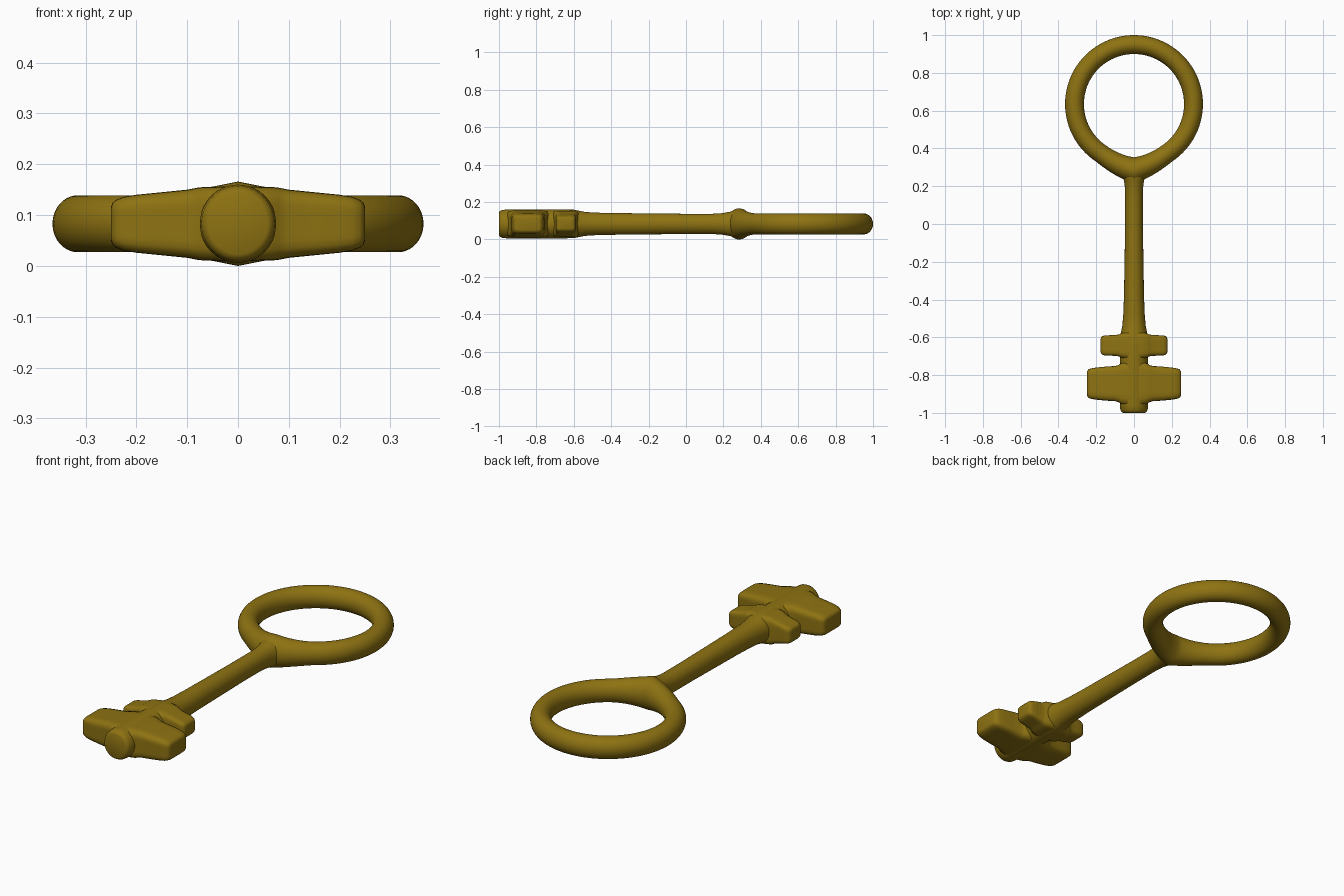
import bpy, bmesh
from math import sin, cos, tau, pi
from mathutils import Vector

if "Cube" in bpy.data.objects:
    bpy.data.objects.remove(bpy.data.objects["Cube"])

ZC = 0.083
brass = bpy.data.materials.new("old_brass")
brass.diffuse_color = (0.27, 0.17, 0.006, 1)
brass.use_nodes = True
brass.node_tree.nodes["Principled BSDF"].inputs["Base Color"].default_value = brass.diffuse_color


def section(centre, u, v, ru, rv, power, n=40):
    """Superellipse outline: power 2 is an ellipse, higher is boxier."""
    pts = []
    for i in range(n):
        c, s = cos(tau * i / n), sin(tau * i / n)
        k = (abs(c) ** power + abs(s) ** power) ** (-1 / power)
        pts.append(centre + u * (c * k * ru) + v * (s * k * rv))
    return pts


def loft(name, sections, closed=False):
    bm = bmesh.new()
    rings = [[bm.verts.new(p) for p in sec] for sec in sections]
    n = len(rings[0])
    pairs = list(zip(rings, rings[1:])) + ([(rings[-1], rings[0])] if closed else [])
    for a, b in pairs:
        for i in range(n):
            j = (i + 1) % n
            bm.faces.new((a[i], a[j], b[j], b[i]))
    if not closed:
        bm.faces.new(rings[0])
        bm.faces.new(rings[-1])
    bmesh.ops.recalc_face_normals(bm, faces=bm.faces)
    mesh = bpy.data.meshes.new(name)
    bm.to_mesh(mesh)
    bm.free()
    mesh.materials.append(brass)
    obj = bpy.data.objects.new(name, mesh)
    bpy.context.collection.objects.link(obj)
    bpy.context.view_layer.objects.active = obj
    obj.select_set(True)
    bpy.ops.object.shade_smooth_by_angle(angle=0.9)
    obj.select_set(False)
    return obj


X, Y, Z = Vector((1, 0, 0)), Vector((0, 1, 0)), Vector((0, 0, 1))

# Ring handle, swelling where it meets the shaft
ring = []
for i in range(96):
    a = tau * i / 96 - pi
    out = Vector((sin(a), -cos(a), 0))
    b = max(0, 1 - abs(a) / 0.6)
    inner = 0.265 + 0.017 * b ** 1.5
    outer = 0.365 + 0.055 * b ** 1.5
    height = 0.056 + 0.027 * b ** 1.6
    centre = Vector((0, 0.635, ZC)) + out * (inner + outer) / 2
    ring.append(section(centre, out, Z, (outer - inner) / 2, height, 2))
loft("ring_handle", ring, closed=True)

# Shaft: y, half width, half height
shaft = [(-1.0, .058, .06), (-.996, .066, .068), (-.985, .072, .074), (-.96, .075, .077),
         (-.65, .075, .077), (-.6, .074, .076), (-.57, .068, .07), (-.54, .062, .064),
         (-.48, .057, .06), (-.38, .053, .058), (-.2, .05, .056), (0, .047, .054),
         (.14, .047, .054), (.19, .048, .057), (.23, .053, .064), (.26, .064, .07),
         (.29, .075, .076), (.31, .05, .05)]
loft("shaft", [section(Vector((0, y, ZC)), X, Z, rx, rz, 2) for y, rx, rz in shaft])


# Bit teeth: stations of x, half length in y, half height in z
def tooth(name, y, stations):
    full = [(-x, l, h) for x, l, h in reversed(stations)] + stations
    loft(name, [section(Vector((x, y, ZC)), Y, Z, l, h, 7) for x, l, h in full])


tooth("large_tooth", -.845,
      [(.03, .118, .073), (.07, .107, .072), (.08, .099, .071), (.1, .093, .067),
       (.15, .09, .062), (.2, .085, .057), (.225, .081, .053), (.24, .076, .047),
       (.247, .068, .041), (.25, .058, .033)])
tooth("small_tooth", -.643,
      [(.03, .072, .073), (.07, .064, .069), (.08, .058, .064), (.1, .055, .057),
       (.13, .054, .05), (.155, .053, .044), (.168, .049, .039), (.174, .043, .033),
       (.177, .034, .026)])
